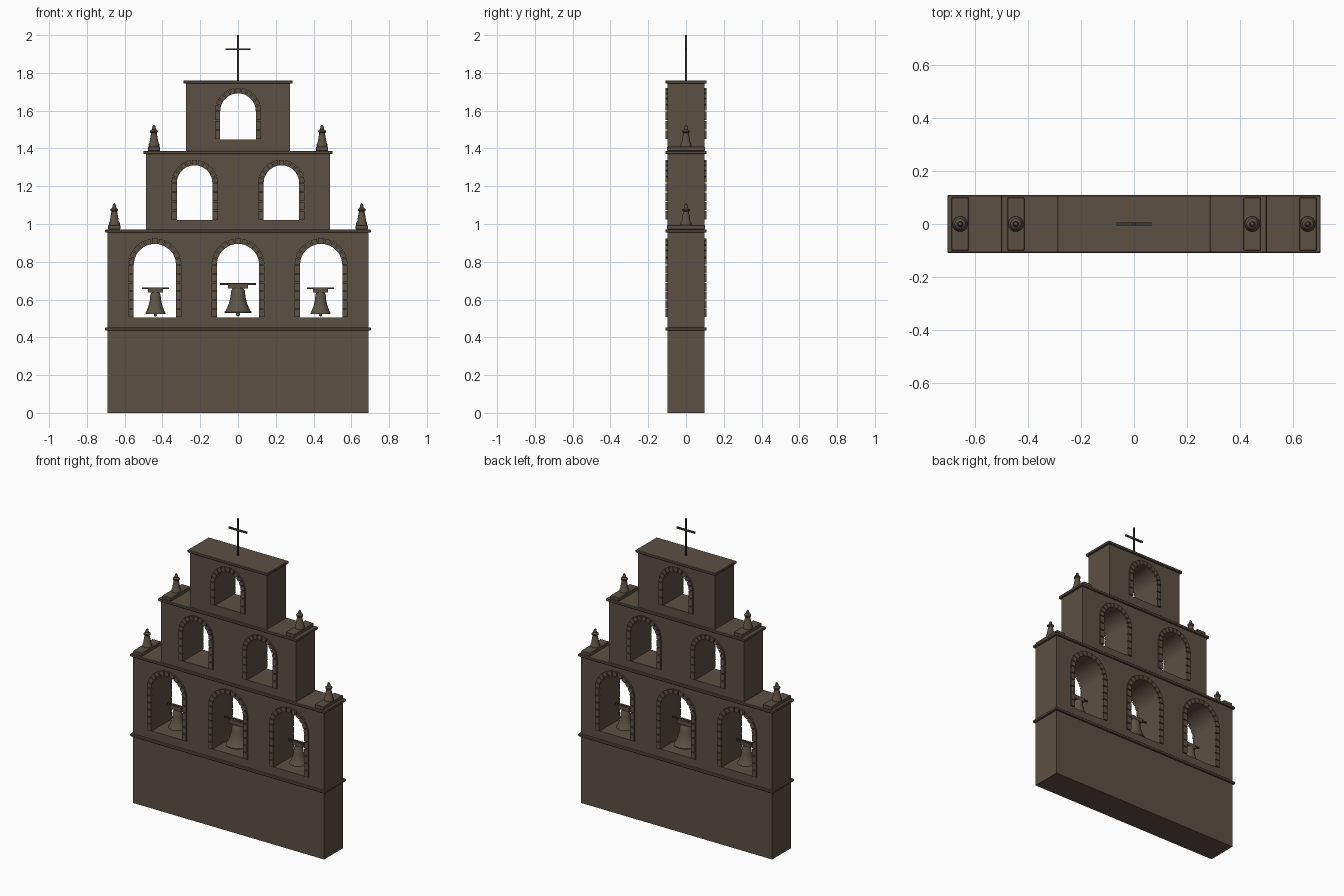
import bpy, bmesh
from math import pi, sin, cos, radians
from mathutils import Matrix

if "Cube" in bpy.data.objects:
    bpy.data.objects.remove(bpy.data.objects["Cube"])


def material(name, rgb):
    m = bpy.data.materials.new(name)
    m.use_nodes = True
    m.diffuse_color = (*rgb, 1)
    m.node_tree.nodes["Principled BSDF"].inputs["Base Color"].default_value = (*rgb, 1)
    return m


STONE = material("brown stone", (0.11, 0.08, 0.056))
BRONZE = material("dark bronze", (0.11, 0.09, 0.06))
IRON = material("dark iron", (0.045, 0.038, 0.03))
HALF = 0.098      # half thickness of the wall
LEDGE = 0.109     # half depth of ledges


def finish(name, bm, mat, smooth=False):
    bmesh.ops.recalc_face_normals(bm, faces=bm.faces)
    mesh = bpy.data.meshes.new(name)
    bm.to_mesh(mesh)
    bm.free()
    mesh.materials.append(mat)
    ob = bpy.data.objects.new(name, mesh)
    bpy.context.collection.objects.link(ob)
    if smooth:
        shade(ob)
    return ob


def shade(ob):
    bpy.ops.object.select_all(action='DESELECT')
    ob.select_set(True)
    bpy.context.view_layer.objects.active = ob
    bpy.ops.object.shade_smooth_by_angle(angle=radians(35))


def box(name, x, hx, hy, z0, z1, mat, bevel=0):
    bm = bmesh.new()
    bmesh.ops.create_cube(bm, size=1, matrix=Matrix.Translation((x, 0, (z0 + z1) / 2))
                          @ Matrix.Diagonal((2 * hx, 2 * hy, z1 - z0, 1)))
    if bevel:
        bmesh.ops.bevel(bm, geom=bm.edges[:], offset=bevel, segments=1, affect='EDGES')
    return finish(name, bm, mat)


def lathe(name, x, z, profile, mat, steps=20):
    bm = bmesh.new()
    pts = [bm.verts.new((x + r, 0, z + h)) for r, h in profile]
    edges = [bm.edges.new(p) for p in zip(pts, pts[1:])]
    bmesh.ops.spin(bm, geom=pts + edges, cent=(x, 0, 0), axis=(0, 0, 1),
                   angle=2 * pi, steps=steps)
    bmesh.ops.remove_doubles(bm, verts=bm.verts[:], dist=1e-5)
    return finish(name, bm, mat, True)


def arch_outline(x, r, z0, spring, steps=24):
    arc = [(x + r * cos(pi * i / steps), spring + r * sin(pi * i / steps))
           for i in range(steps + 1)]
    return [(x - r, z0), (x + r, z0)] + arc


def wall(name, hx, z0, z1, holes):
    # filled outline with arched holes, extruded to the wall thickness
    cu = bpy.data.curves.new(name, 'CURVE')
    cu.dimensions, cu.fill_mode, cu.extrude = '2D', 'BOTH', HALF
    for loop in [[(-hx, z0), (hx, z0), (hx, z1), (-hx, z1)]] + holes:
        sp = cu.splines.new('POLY')
        sp.points.add(len(loop) - 1)
        for p, (x, z) in zip(sp.points, loop):
            p.co = (x, z, 0, 1)
        sp.use_cyclic_u = True
    tmp = bpy.data.objects.new(name + "_outline", cu)
    bpy.context.collection.objects.link(tmp)
    bm = bmesh.new()
    bm.from_mesh(tmp.to_mesh())
    bpy.data.objects.remove(tmp)
    bmesh.ops.remove_doubles(bm, verts=bm.verts[:], dist=1e-5)
    bmesh.ops.rotate(bm, verts=bm.verts[:], matrix=Matrix.Rotation(pi / 2, 3, 'X'))
    finish(name, bm, STONE, True)


def surround(name, x, r, z0, spring, jambs, width, stones=11):
    # separate blocks on both faces: jambs below, wedge stones around the arch
    bm = bmesh.new()
    gap = 0.0025
    quads = []
    step = (spring - z0) / jambs
    for s in (-1, 1):
        for i in range(jambs):
            a, b = z0 + i * step + gap, z0 + (i + 1) * step - gap
            quads.append([(x + s * r, a), (x + s * (r + width), a),
                          (x + s * (r + width), b), (x + s * r, b)])
    for i in range(stones):
        a, b = pi * i / stones + gap / r, pi * (i + 1) / stones - gap / r
        quads.append([(x + q * cos(t), spring + q * sin(t))
                      for q, t in ((r, a), (r + width, a), (r + width, b), (r, b))])
    for s in (-1, 1):
        for quad in quads:
            rings = [[bm.verts.new((px, s * y, pz)) for px, pz in quad]
                     for y in (HALF - 0.01, LEDGE - 0.001)]
            for ring in rings:
                bm.faces.new(ring)
            for i in range(4):
                j = (i + 1) % 4
                bm.faces.new((rings[0][i], rings[0][j], rings[1][j], rings[1][i]))
    finish(name, bm, STONE)


# Three stepped tiers: name, half width, bottom, top, arch centres, radius, sill, spring, jambs
tiers = [
    ("lower", 0.69, 0, 0.96, (-0.44, 0, 0.44), 0.112, 0.505, 0.783, 6),
    ("middle", 0.488, 0.96, 1.375, (-0.23, 0.23), 0.094, 1.022, 1.217, 4),
    ("upper", 0.276, 1.375, 1.748, (0,), 0.094, 1.447, 1.598, 3),
]
for name, hx, z0, z1, centres, r, sill, spring, jambs in tiers:
    wall(name + "_wall", hx, z0, z1, [arch_outline(x, r, sill, spring) for x in centres])
    box(name + "_ledge", 0, hx + 0.013, LEDGE, z1 - 0.005, z1 + 0.012, STONE, 0.003)
    for i, x in enumerate(centres):
        surround(f"{name}_arch_stones_{i + 1}", x, r, sill, spring, jambs, 0.029)
box("base_ledge", 0, 0.703, LEDGE, 0.435, 0.452, STONE, 0.003)

# Pinnacles on the shoulders
pinnacle = [(0, 0), (0.029, 0), (0.029, 0.014), (0.024, 0.022), (0.015, 0.074), (0.021, 0.08),
            (0.021, 0.086), (0.011, 0.094), (0.007, 0.112), (0, 0.118)]
for label, x, z in (("lower", 0.655, 0.972), ("middle", 0.445, 1.387)):
    for side, s in (("left", 1), ("right", -1)):
        box(f"{label}_{side}_plinth", s * x, 0.032, 0.1, z, z + 0.022, STONE, 0.002)
        lathe(f"{label}_{side}_pinnacle", s * x, z + 0.02, pinnacle, STONE, 14)

# Bells with headstock, axle and clapper
bell = [(0, 0.95), (0.38, 0.95), (0.5, 0.85), (0.56, 0.6), (0.68, 0.35), (0.88, 0.12), (1, 0.04),
        (1, 0), (0.88, 0), (0.6, 0.3), (0.45, 0.75), (0, 0.82)]
clapper = [(0, 0.7), (0.05, 0.7), (0.06, 0.05), (0.14, -0.03), (0.14, -0.08), (0, -0.13)]
for name, x, r, z, h in (("centre", 0, 0.072, 0.528, 0.14),
                         ("left", 0.437, 0.054, 0.524, 0.12),
                         ("right", -0.437, 0.054, 0.524, 0.12)):
    lathe(name + "_bell", x, z, [(a * r, b * h) for a, b in bell], BRONZE, 24)
    lathe(name + "_clapper", x, z, [(a * r, b * h) for a, b in clapper], BRONZE, 12)
    top = z + h * 0.94
    box(name + "_headstock", x, r * 0.72, r * 0.25, top, top + 0.026, STONE)
    box(name + "_axle", x, r * 1.32, 0.005, top + 0.018, top + 0.028, IRON)

# Iron cross on the summit
box("cross_upright", 0, 0.005, 0.005, 1.755, 2.0, IRON)
box("cross_arm", 0, 0.066, 0.005, 1.92, 1.93, IRON)
